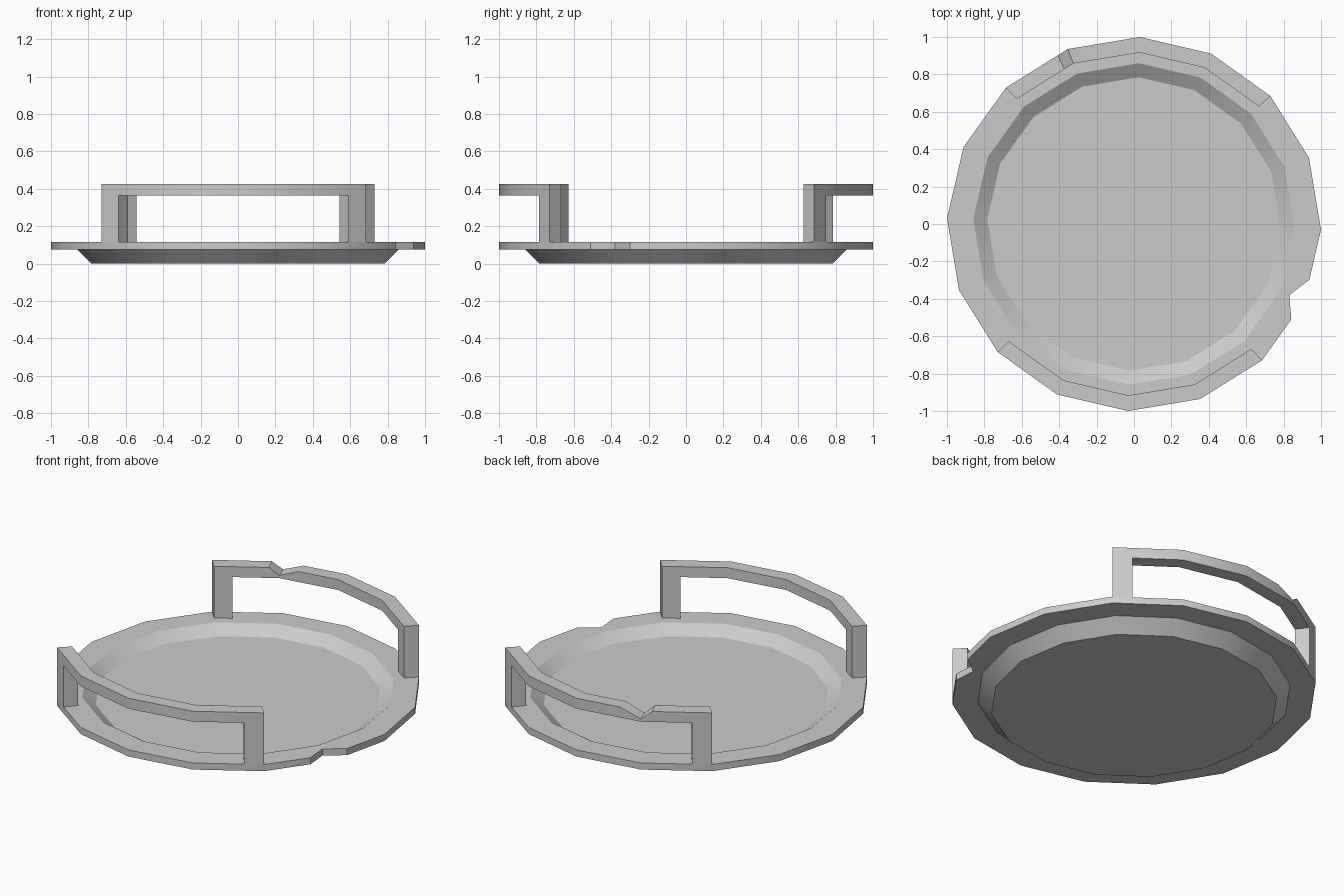
import bpy, bmesh, math
from mathutils import Vector

cube = bpy.data.objects.get("Cube")
if cube:
    bpy.data.objects.remove(cube, do_unlink=True)

SIDES = 16
STEP = 360 / SIDES
TURN = -1.8                    # slight twist of the whole ring, in degrees
RIM_LOW, RIM_TOP = 0.075, 0.115
BAR_LOW, BAR_TOP = 0.364, 0.427

grey = bpy.data.materials.new("plain_grey")
grey.use_nodes = True
colour = (0.6, 0.6, 0.6, 1)
grey.diffuse_color = colour
grey.node_tree.nodes["Principled BSDF"].inputs["Base Color"].default_value = colour


def ring_point(k, z, radius=1.0):
    """Point on the polygon outline; fractional k lies along a straight side."""
    def corner(i):
        a = math.radians(TURN + STEP * i)
        return Vector((math.cos(a), math.sin(a), 0)) * radius
    i = math.floor(k)
    p = corner(i).lerp(corner(i + 1), k - i)
    p.z = z
    return p


def finish(bm, name):
    bmesh.ops.recalc_face_normals(bm, faces=bm.faces)
    mesh = bpy.data.meshes.new(name)
    bm.to_mesh(mesh)
    bm.free()
    mesh.materials.append(grey)
    obj = bpy.data.objects.new(name, mesh)
    bpy.context.collection.objects.link(obj)
    return obj


def activate(obj):
    bpy.ops.object.select_all(action='DESELECT')
    obj.select_set(True)
    bpy.context.view_layer.objects.active = obj


def smooth(obj):
    activate(obj)
    bpy.ops.object.shade_smooth_by_angle(angle=math.radians(30))


# Tray: flat rim, sloping wall, raised inner floor and flat underside
bm = bmesh.new()
profile = [(0.785, 0.065), (0.86, RIM_TOP), (1, RIM_TOP),
           (1, RIM_LOW), (0.86, RIM_LOW), (0.785, 0)]
loops = [[bm.verts.new(ring_point(k, z, r)) for k in range(SIDES)] for r, z in profile]
for a, b in zip(loops, loops[1:]):
    for k in range(SIDES):
        n = (k + 1) % SIDES
        bm.faces.new((a[k], a[n], b[n], b[k]))
bm.faces.new(loops[0])
bm.faces.new(loops[-1])
tray = finish(bm, "tray")

# Chip broken out of the rim
bm = bmesh.new()
chip = [(0.83, -0.38), (0.85, -0.62), (1.1, -0.6), (1.06, -0.206)]
low, high = ([bm.verts.new((x, y, z)) for x, y in chip] for z in (0.03, 0.2))
bm.faces.new(low)
bm.faces.new(high)
for i in range(4):
    bm.faces.new((low[i - 1], low[i], high[i], high[i - 1]))
cutter = finish(bm, "chip_cutter")
cutter.hide_render = True
cut = tray.modifiers.new("chip", 'BOOLEAN')
cut.operation = 'DIFFERENCE'
cut.solver = 'EXACT'
cut.object = cutter
activate(tray)
bpy.ops.object.modifier_apply(modifier=cut.name)
bpy.data.objects.remove(cutter, do_unlink=True)
smooth(tray)


# Handles: an outer panel of posts and bar, thickened toward the centre
def handle(name, start, dents):
    bm = bmesh.new()
    tops = {0: BAR_TOP, 0.28: BAR_TOP, 1: BAR_TOP, 2: BAR_TOP,
            3: BAR_TOP, 3.72: BAR_TOP, 4: BAR_TOP}
    tops.update(dents)
    stations = sorted(tops)
    columns = []
    for s in stations:
        heights = [BAR_LOW, tops[s]]
        if s < 0.5 or s > 3.5:
            heights.insert(0, RIM_TOP)
        columns.append([bm.verts.new(ring_point(start + s, z)) for z in heights])
    for a, b in zip(columns, columns[1:]):
        bm.faces.new((a[-2], b[-2], b[-1], a[-1]))
    for a, b in (columns[:2], columns[-2:]):
        bm.faces.new((a[0], b[0], b[1], a[1]))
    grown = bmesh.ops.extrude_face_region(bm, geom=bm.faces[:], use_keep_orig=True)
    for v in grown["geom"]:
        if isinstance(v, bmesh.types.BMVert):
            v.co.x *= 0.917
            v.co.y *= 0.917
    smooth(finish(bm, name))


handle("back_handle", 2, {2.68: BAR_TOP, 3: 0.38, 3.16: BAR_TOP})
handle("front_handle", 10, {})
